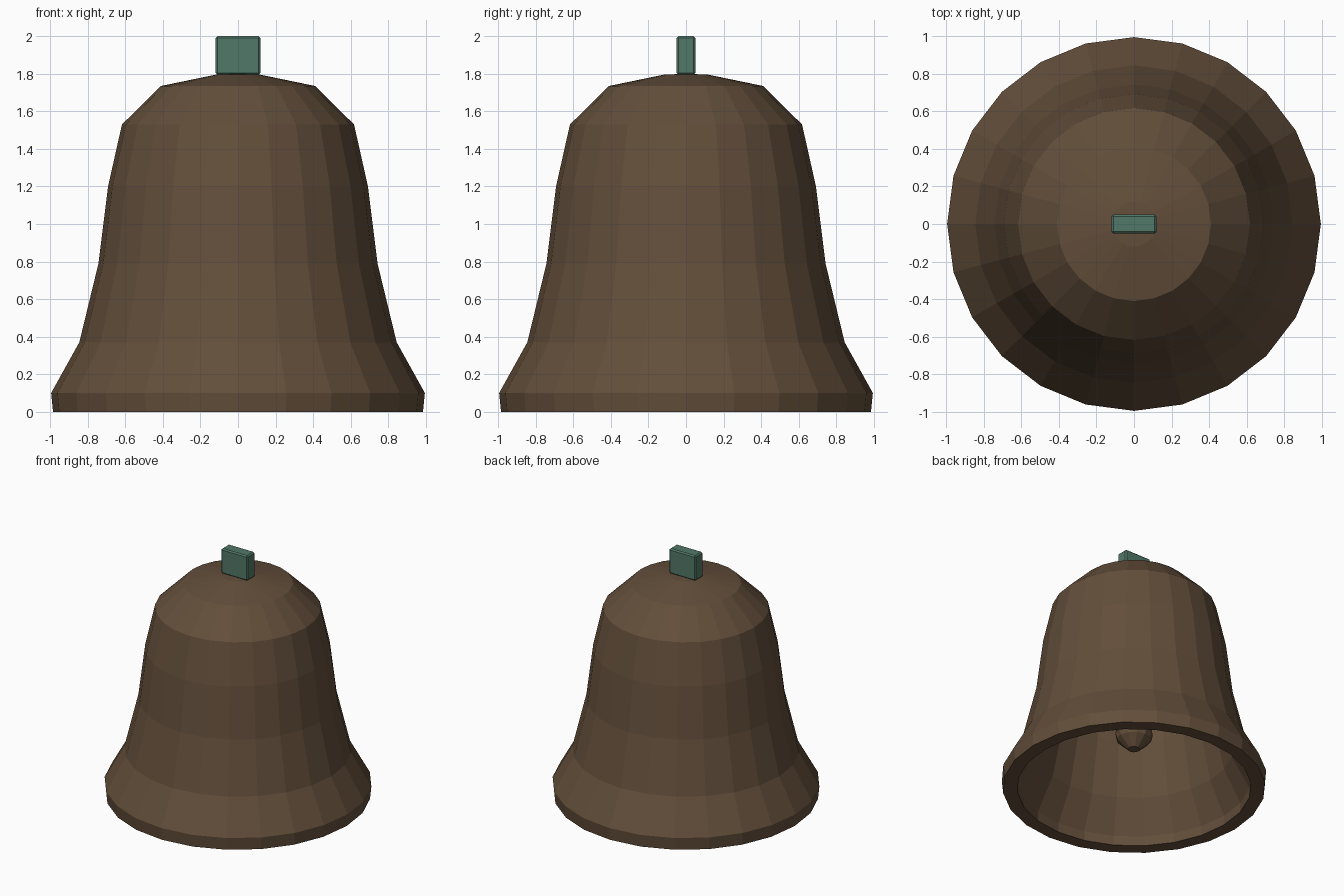
import bpy, bmesh, math

if "Cube" in bpy.data.objects:
    bpy.data.objects.remove(bpy.data.objects["Cube"])


def material(name, rgb):
    m = bpy.data.materials.new(name)
    m.diffuse_color = (*rgb, 1)
    m.use_nodes = True
    m.node_tree.nodes["Principled BSDF"].inputs["Base Color"].default_value = m.diffuse_color
    return m


def finish(name, bm, mat):
    bmesh.ops.recalc_face_normals(bm, faces=bm.faces)
    me = bpy.data.meshes.new(name)
    bm.to_mesh(me)
    bm.free()
    me.materials.append(mat)
    ob = bpy.data.objects.new(name, me)
    bpy.context.collection.objects.link(ob)
    return ob


def lathe(name, profile, sides, mat):
    """Revolve an (r, z) profile around the z axis."""
    bm = bmesh.new()
    vs = [bm.verts.new((r, 0, z)) for r, z in profile]
    es = [bm.edges.new(p) for p in zip(vs, vs[1:])]
    bmesh.ops.spin(bm, geom=vs + es, cent=(0, 0, 0), axis=(0, 0, 1),
                   angle=math.tau, steps=sides, use_merge=True)
    bmesh.ops.remove_doubles(bm, verts=bm.verts, dist=0.0005)
    return finish(name, bm, mat)


bronze = material("dark bronze", (0.125, 0.077, 0.043))
verdigris = material("green patina", (0.083, 0.188, 0.138))

# Hollow bell: outer wall from crown to lip, then inner wall back up
outer = [(0, 1.8), (0.12, 1.795), (0.41, 1.735), (0.618, 1.53), (0.692, 1.2),
         (0.743, 0.79), (0.845, 0.37), (0.995, 0.1), (0.985, 0)]
inner = [(0.878, 0), (0.88, 0.08), (0.745, 0.34), (0.645, 0.77), (0.595, 1.19),
         (0.525, 1.48), (0.36, 1.64), (0.1, 1.69), (0, 1.695)]
lathe("bell_body", outer + inner, 24, bronze)

# Clapper: blunt tip, wide bulb, thin stem reaching the crown
lathe("clapper", [(0, 0.33), (0.045, 0.33), (0.13, 0.41), (0.143, 0.46),
                  (0.11, 0.54), (0.04, 0.62), (0.03, 1.7), (0, 1.7)], 12, bronze)

# Hanger block with softened edges
bm = bmesh.new()
bmesh.ops.create_cube(bm, size=1)
for v in bm.verts:
    v.co = (v.co.x * 0.24, v.co.y * 0.1, v.co.z * 0.205 + 1.8975)
bmesh.ops.bevel(bm, geom=bm.edges[:], offset=0.01, segments=1,
                profile=0.5, affect='EDGES')
finish("hanger_block", bm, verdigris)
